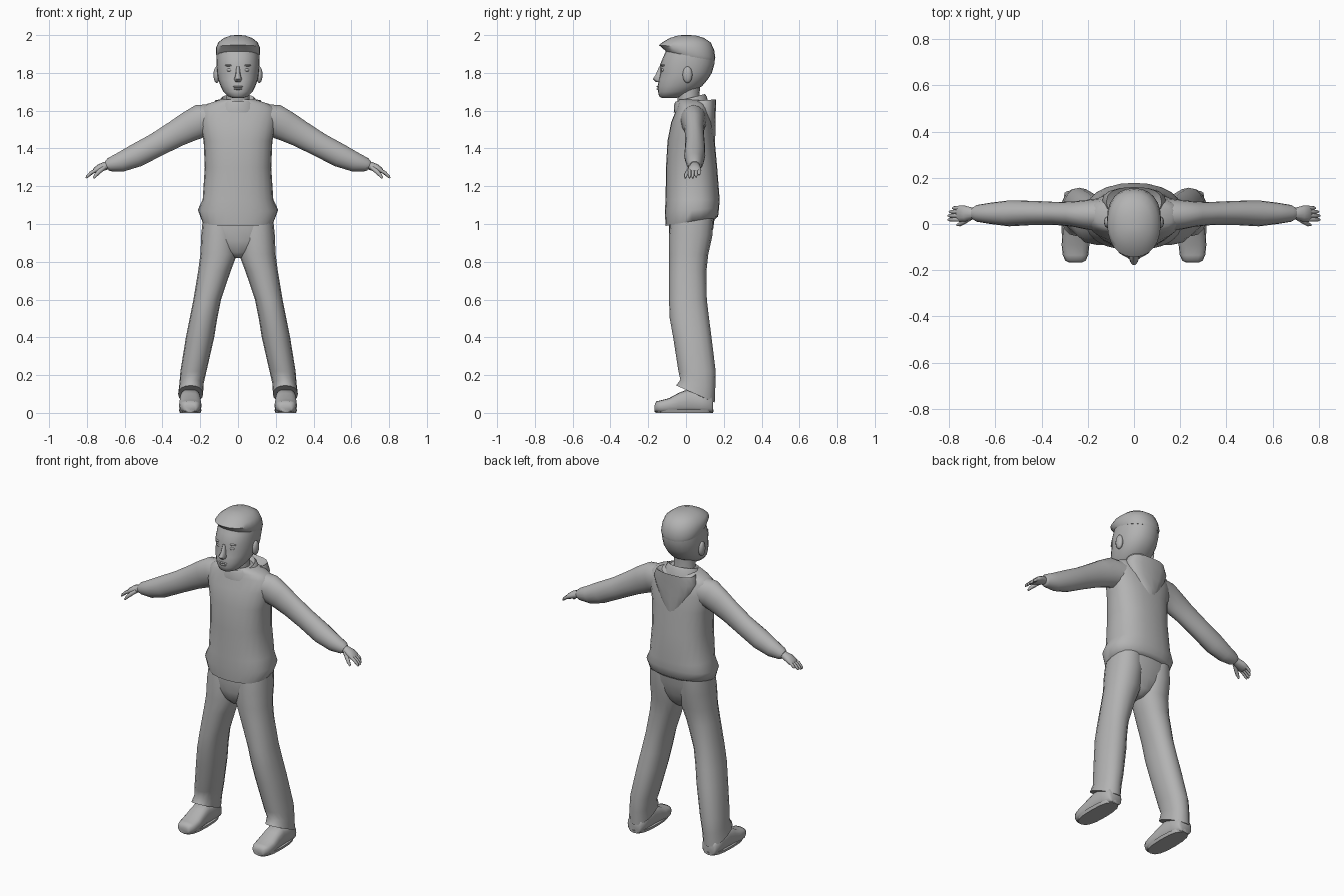
import bpy, bmesh, math
from mathutils import Vector

grey = bpy.data.materials.new("plain grey")
grey.diffuse_color = (0.45, 0.45, 0.45, 1)


def finish(name, bm, mirror=False, angle=60):
    bmesh.ops.recalc_face_normals(bm, faces=bm.faces[:])
    me = bpy.data.meshes.new(name)
    bm.to_mesh(me)
    bm.free()
    me.materials.append(grey)
    ob = bpy.data.objects.new(name, me)
    bpy.context.collection.objects.link(ob)
    bpy.ops.object.select_all(action='DESELECT')
    ob.select_set(True)
    bpy.context.view_layer.objects.active = ob
    bpy.ops.object.shade_smooth_by_angle(angle=math.radians(angle))
    if mirror:
        ob.modifiers.new("mirror", 'MIRROR')
    return ob


def loft(name, rings, n=16, p=2.0, mirror=False, angle=60):
    """Skin rings given as (centre, u axis, v axis), closed at both ends."""
    bm = bmesh.new()
    curve = lambda t: math.copysign(abs(t) ** (2 / p), t)
    loops = []
    for c, u, v in rings:
        loop = []
        for i in range(n):
            a = 2 * math.pi * i / n
            loop.append(bm.verts.new(Vector(c) + Vector(u) * curve(math.cos(a))
                                     + Vector(v) * curve(math.sin(a))))
        loops.append(loop)
    for a, b in zip(loops, loops[1:]):
        for i in range(n):
            j = (i + 1) % n
            bm.faces.new((a[i], a[j], b[j], b[i]))
    bm.faces.new(loops[0])
    bm.faces.new(loops[-1])
    return finish(name, bm, mirror, angle)


def level(z, front, back, rx, x=0, tilt=0):
    """Level ring from its front and back y; tilt raises the back."""
    return ((x, (front + back) / 2, z), (rx, 0, 0), (0, (back - front) / 2, tilt))


def limb(name, stations, **kw):
    """Loft along a path in the xz plane: x, z, y, thickness, depth."""
    rings = []
    for i, (x, z, y, r, d) in enumerate(stations):
        a, b = stations[max(i - 1, 0)], stations[min(i + 1, len(stations) - 1)]
        t = Vector((b[0] - a[0], 0, b[1] - a[1])).normalized()
        rings.append(((x, y, z), (-t.z * r, 0, t.x * r), (0, d, 0)))
    return loft(name, rings, mirror=True, **kw)


def ball(name, loc, size, mirror=False):
    bm = bmesh.new()
    bmesh.ops.create_uvsphere(bm, u_segments=12, v_segments=8, radius=1)
    for v in bm.verts:
        v.co = Vector([v.co[k] * size[k] + loc[k] for k in range(3)])
    return finish(name, bm, mirror)


# Sweater body with flared hem
loft("sweater_body", [
    level(1.01, -0.085, 0.15, 0.165, tilt=0.012),
    level(1.015, -0.108, 0.17, 0.19, tilt=0.025),
    level(1.075, -0.112, 0.175, 0.213, tilt=0.01),
    level(1.13, -0.108, 0.178, 0.187),
    level(1.30, -0.106, 0.165, 0.176),
    level(1.44, -0.098, 0.152, 0.182),
    level(1.54, -0.078, 0.14, 0.205),
    level(1.61, -0.05, 0.12, 0.20),
    level(1.635, -0.045, 0.11, 0.165),
    level(1.66, -0.04, 0.09, 0.09)], n=24, p=2.4)

# Collar and hood lying on the back
loft("collar", [
    level(1.61, -0.065, 0.12, 0.12, tilt=0.02),
    level(1.655, -0.062, 0.11, 0.098, tilt=0.02),
    level(1.668, -0.055, 0.10, 0.085, tilt=0.02),
    level(1.64, -0.045, 0.08, 0.07, tilt=0.01)], n=20)
loft("hood", [
    level(1.62, 0.06, 0.11, 0.07),
    level(1.655, 0.03, 0.16, 0.12, tilt=0.005),
    level(1.61, 0.03, 0.158, 0.14),
    level(1.54, 0.04, 0.155, 0.115),
    level(1.47, 0.06, 0.155, 0.075),
    level(1.40, 0.08, 0.152, 0.02)], n=16, p=2.5)

# Sleeves
limb("sleeve", [
    (0.12, 1.555, 0.04, 0.08, 0.075), (0.20, 1.545, 0.04, 0.088, 0.065),
    (0.26, 1.515, 0.043, 0.08, 0.055), (0.33, 1.477, 0.045, 0.071, 0.05),
    (0.43, 1.42, 0.048, 0.064, 0.052), (0.54, 1.362, 0.046, 0.062, 0.056),
    (0.62, 1.328, 0.046, 0.052, 0.046), (0.68, 1.314, 0.046, 0.036, 0.036),
    (0.695, 1.308, 0.046, 0.026, 0.027)])

# Hands: palm, four fingers and thumb
limb("palm", [
    (0.67, 1.315, 0.046, 0.02, 0.022), (0.70, 1.308, 0.046, 0.022, 0.025),
    (0.73, 1.298, 0.045, 0.021, 0.034), (0.755, 1.284, 0.045, 0.016, 0.036),
    (0.765, 1.277, 0.045, 0.009, 0.03)], n=12)
for i, (y, reach) in enumerate([(0.019, 1.0), (0.036, 1.0), (0.053, 0.9), (0.069, 0.65)]):
    limb(f"finger_{i + 1}", [
        (0.748, 1.288, y, 0.010, 0.009),
        (0.748 + 0.03 * reach, 1.288 - 0.017 * reach, y, 0.009, 0.009),
        (0.748 + 0.048 * reach, 1.288 - 0.034 * reach, y, 0.008, 0.008),
        (0.748 + 0.056 * reach, 1.288 - 0.045 * reach, y, 0.004, 0.004)], n=8)
limb("thumb", [
    (0.705, 1.302, 0.03, 0.013, 0.014), (0.73, 1.282, 0.012, 0.012, 0.012),
    (0.75, 1.262, 0.0, 0.010, 0.010), (0.765, 1.243, -0.004, 0.005, 0.005)], n=8)

# Trousers
loft("trouser_seat", [
    level(1.06, -0.09, 0.155, 0.18), level(0.98, -0.09, 0.145, 0.188),
    level(0.91, -0.088, 0.125, 0.17), level(0.85, -0.07, 0.10, 0.08),
    level(0.82, -0.04, 0.07, 0.02)], n=24, p=2.3)
loft("trouser_leg", [
    level(1.03, -0.08, 0.145, 0.088, 0.098), level(0.94, -0.09, 0.14, 0.096, 0.099),
    level(0.84, -0.09, 0.118, 0.097, 0.102), level(0.75, -0.09, 0.108, 0.086, 0.125),
    level(0.60, -0.09, 0.11, 0.073, 0.163), level(0.50, -0.086, 0.122, 0.073, 0.183),
    level(0.40, -0.068, 0.135, 0.075, 0.201), level(0.22, -0.04, 0.157, 0.069, 0.236),
    level(0.155, -0.03, 0.155, 0.064, 0.246, -0.02),
    level(0.10, -0.052, 0.152, 0.066, 0.251, -0.045),
    level(0.10, -0.035, 0.135, 0.05, 0.25, -0.04)], p=2.2, mirror=True)

# Shoes, lofted from heel to toe
shoe = [(0.143, 0.035, 0.07), (0.135, 0.048, 0.09), (0.08, 0.054, 0.11),
        (0.01, 0.055, 0.125), (-0.04, 0.057, 0.105), (-0.09, 0.06, 0.078),
        (-0.135, 0.055, 0.066), (-0.158, 0.044, 0.055), (-0.166, 0.03, 0.035)]
loft("shoe", [((0.253, y, h / 2 + (0.006 if h < 0.06 else 0)), (w, 0, 0), (0, 0, h / 2))
              for y, w, h in shoe], p=2.8, mirror=True)
loft("shoe_sole", [level(0.0, -0.16, 0.143, 0.055, 0.253),
                   level(0.018, -0.167, 0.147, 0.061, 0.253)], p=2.6, mirror=True)

# Neck and head
loft("neck", [level(1.60, -0.04, 0.08, 0.07), level(1.66, -0.045, 0.07, 0.062),
              level(1.74, -0.05, 0.075, 0.062)])
loft("head", [
    level(1.668, -0.13, -0.05, 0.03), level(1.677, -0.143, -0.01, 0.055),
    level(1.70, -0.148, 0.035, 0.077), level(1.73, -0.15, 0.085, 0.092),
    level(1.765, -0.144, 0.115, 0.105), level(1.80, -0.136, 0.137, 0.111),
    level(1.845, -0.137, 0.15, 0.114), level(1.89, -0.118, 0.153, 0.113),
    level(1.93, -0.10, 0.145, 0.108)], n=24, p=2.2)

# Hair cap with overhanging fringe
loft("hair", [
    level(1.885, -0.10, 0.152, 0.112, tilt=-0.02),
    level(1.90, -0.112, 0.155, 0.117, tilt=-0.02),
    level(1.935, -0.143, 0.149, 0.116, tilt=-0.012),
    level(1.962, -0.125, 0.130, 0.104),
    level(1.985, -0.085, 0.095, 0.075),
    level(1.997, -0.045, 0.055, 0.04), level(2.0, -0.02, 0.02, 0.015)], n=24, p=2.2)

# Face details
loft("nose", [
    level(1.835, -0.142, -0.115, 0.009), level(1.79, -0.162, -0.11, 0.013),
    level(1.767, -0.178, -0.11, 0.021), level(1.753, -0.162, -0.11, 0.016)], n=10)
ball("eye", (0.042, -0.116, 1.815), (0.019, 0.016, 0.010), True)
ball("brow", (0.043, -0.116, 1.84), (0.026, 0.018, 0.007), True)
ball("upper_lip", (0, -0.14, 1.727), (0.03, 0.017, 0.006))
ball("lower_lip", (0, -0.138, 1.715), (0.025, 0.018, 0.006))
ball("ear", (0.113, 0.008, 1.79), (0.017, 0.026, 0.044), True)
